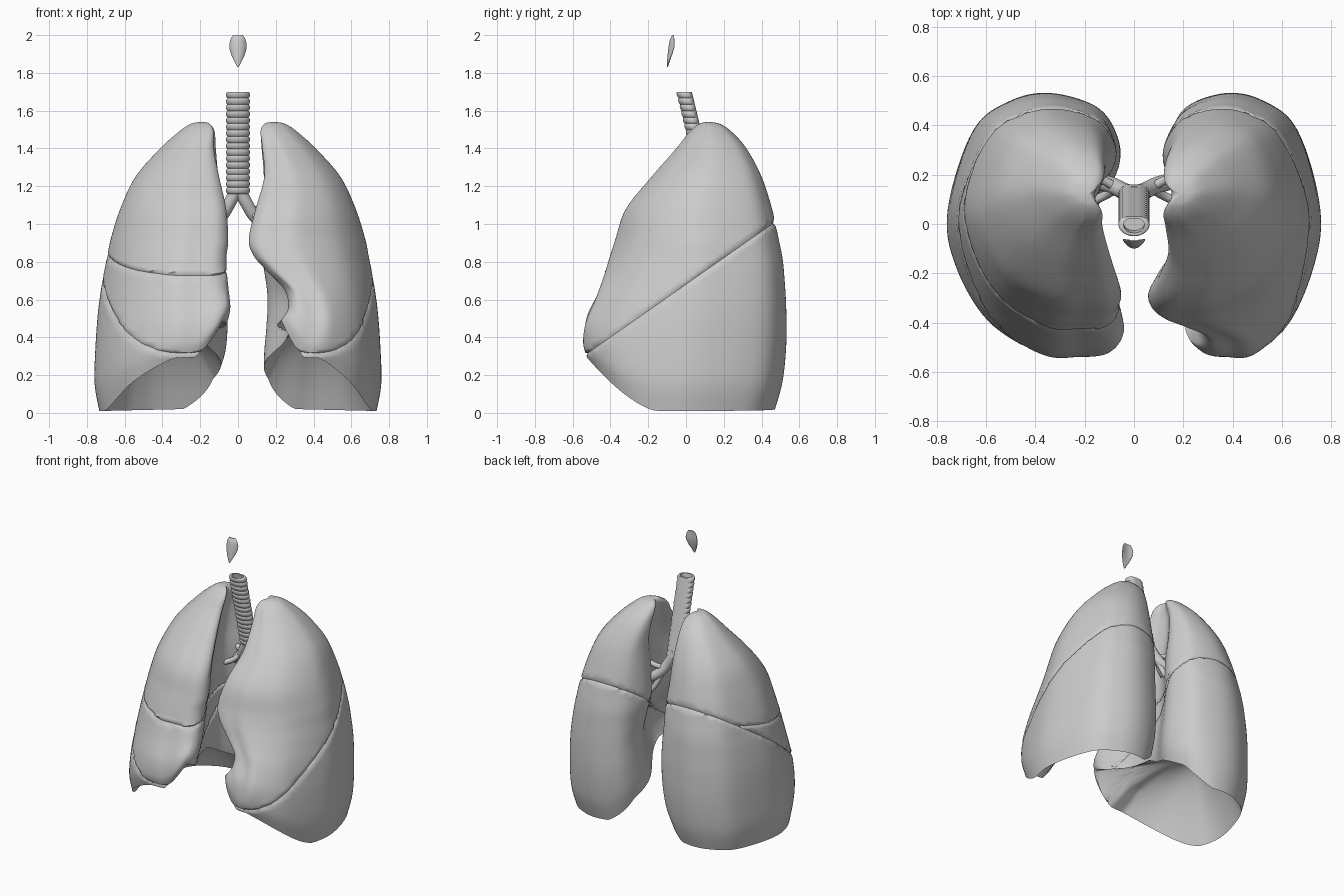
import bpy, bmesh, math
from mathutils import Vector

if "Cube" in bpy.data.objects:
    bpy.data.objects.remove(bpy.data.objects["Cube"], do_unlink=True)

GREY = (0.6, 0.6, 0.6, 1)
mat = bpy.data.materials.new("plain grey")
mat.use_nodes = True
mat.diffuse_color = GREY
bsdf = mat.node_tree.nodes["Principled BSDF"]
bsdf.inputs["Base Color"].default_value = GREY
bsdf.inputs["Roughness"].default_value = 0.6


def finish(bm, name, angle=50):
    mesh = bpy.data.meshes.new(name)
    bm.to_mesh(mesh)
    bm.free()
    mesh.shade_smooth()
    mesh.set_sharp_from_angle(angle=math.radians(angle))
    mesh.materials.append(mat)
    ob = bpy.data.objects.new(name, mesh)
    bpy.context.collection.objects.link(ob)


def spline(rows, steps, closed=False):
    """Smooth curve through rows of any width."""
    n, out = len(rows), []
    pick = (lambda i: rows[i % n]) if closed else (lambda i: rows[min(max(i, 0), n - 1)])
    for i in range(n if closed else n - 1):
        for k in range(steps):
            t = k / steps
            out.append([b + 0.5 * t * (c - a + t * (2 * a - 5 * b + 4 * c - d + t * (3 * (b - c) + d - a)))
                        for a, b, c, d in zip(pick(i - 1), pick(i), pick(i + 1), pick(i + 2))])
    return out if closed else out + [list(rows[-1])]


def loft(rings):
    """Skin closed rings and cap both ends."""
    bm = bmesh.new()
    loops = [[bm.verts.new(p) for p in ring] for ring in rings]
    n = len(loops[0])
    for a, b in zip(loops, loops[1:]):
        for i in range(n):
            j = (i + 1) % n
            bm.faces.new((a[i], a[j], b[j], b[i]))
    for loop in (loops[0], loops[-1]):
        mid = bm.verts.new(sum((v.co for v in loop), Vector()) / n)
        for i in range(n):
            bm.faces.new((loop[i], loop[(i + 1) % n], mid))
    bmesh.ops.recalc_face_normals(bm, faces=bm.faces)
    return bm


# Horizontal lung outline: u runs medial to lateral, v runs front to back
OUTLINE = spline([(0, .09), (.08, .015), (.25, 0), (.46, .01), (.77, .14), (.96, .36),
                  (1, .57), (.86, .86), (.65, .97), (.42, 1), (.16, .95), (.04, .85),
                  (.02, .72), (.17, .52), (.15, .33), (.05, .19)], 8, True)

# Side profile shared by both lungs: height, front, back
SIDE = [(0, -.52, .47), (.15, -.54, .51), (.35, -.525, .53), (.55, -.47, .53),
        (.72, -.425, .52), (.82, -.4, .51), (.92, -.37, .49), (1.08, -.315, .455),
        (1.25, -.18, .40), (1.4, -.05, .32), (1.49, .02, .24), (1.53, .07, .18), (1.54, .11, .13)]
LATERAL = [.73, .755, .75, .735, .71, .69, .67, .62, .54, .41, .31, .25, .2]
# Medial border, front and back; the left one has the heart notch
LEFT_FRONT = [.22, .25, .285, .26, .15, .08, .05, .09, .14, .13, .12, .14, .18]
LEFT_BACK = [.105, .1, .105, .12, .13, .13, .13, .13, .13, .12, .12, .14, .18]
RIGHT_FRONT = [.06, .05, .04, .05, .06, .06, .05, .06, .1, .13, .13, .15, .18]
RIGHT_BACK = [.09, .06, .05, .05, .06, .07, .07, .09, .1, .11, .12, .15, .18]


def rim(u, v):
    """Height of the lower border, rising to the front and the medial side."""
    front = max(0, (0.37 - v) / 0.37) ** 1.5
    reach = (u - 0.2 * math.sin(math.pi * min(max(v, 0), 1))) / 0.3
    medial = min(max(0, 1 - reach), 1) * (1 - 1.4 * max(0, v - 0.45))
    return 0.025 - 0.015 * u + math.hypot(0.27 * front, 0.41 * medial)


def lung(side, front, back):
    rows = [(z, f, b, l, yf, yb) for (z, yf, yb), f, b, l in zip(SIDE, front, back, LATERAL)]
    wall = []
    for z, f, b, l, yf, yb in spline(rows, 7):
        ring = []
        for u, v in OUTLINE:
            inner = f + (b - f) * v
            lift = rim(u, v) * max(0, 1 - z / 0.9) ** 1.6
            ring.append(Vector((side * (inner + (l - inner) * u), yf + (yb - yf) * v, z + lift)))
        wall.append(ring)
    # Hollow base that domes up from the rim
    base = []
    centre = Vector((side * 0.43, 0.03, 0.48))
    for k in range(14, 0, -1):
        s = k / 15
        ring = []
        for p in wall[0]:
            q = p.lerp(centre, s)
            q.z = p.z + (centre.z - p.z) * (1 - (1 - s) ** 2.3)
            ring.append(q)
        base.append(ring)
    return loft(base + wall)


def all_geom(bm):
    return bm.verts[:] + bm.edges[:] + bm.faces[:]


def split(bm, point, normal, side):
    """Press a fissure along a plane, then part the lobes there."""
    normal = normal.normalized()
    for off in (-0.02, 0.02, 0):
        co = point + normal * off
        # Settle nearby points on the plane so that no slivers form
        for v in bm.verts:
            d = (v.co - co).dot(normal)
            if abs(d) < 0.006:
                v.co -= normal * d
        bmesh.ops.bisect_plane(bm, geom=all_geom(bm), dist=1e-5, plane_co=co, plane_no=normal)
    for v in bm.verts:
        if abs((v.co - point).dot(normal)) < 1e-4:
            inward = Vector((side * 0.4, 0, v.co.z)) - v.co
            inward -= normal * inward.dot(normal)
            v.co += inward.normalized() * 0.012
    lobes = []
    for upper in (True, False):
        part = bm.copy()
        bmesh.ops.bisect_plane(part, geom=all_geom(part), dist=2e-4, plane_co=point, plane_no=normal,
                               clear_inner=upper, clear_outer=not upper)
        lobes.append(part)
    bm.free()
    return lobes


OBLIQUE = (Vector((0, -0.53, 0.31)), Vector((0, -0.7, 1)))
HORIZONTAL = (Vector((0, 0, 0.82)), Vector((0, -0.22, 1)))

# Left lung: two lobes
upper, lower = split(lung(1, LEFT_FRONT, LEFT_BACK), *OBLIQUE, 1)
finish(upper, "left_upper_lobe")
finish(lower, "left_lower_lobe")

# Right lung: three lobes
upper, lower = split(lung(-1, RIGHT_FRONT, RIGHT_BACK), *OBLIQUE, -1)
finish(lower, "right_lower_lobe")
upper, middle = split(upper, *HORIZONTAL, -1)
finish(upper, "right_upper_lobe")
finish(middle, "right_middle_lobe")

# Windpipe: ringed front, flat smooth back, recessed top
RINGS, SUB, SIDES = 16, 8, 32
pipe = []
for k in range(RINGS * SUB + 1):
    t = k / (RINGS * SUB)
    bulge = abs(math.sin(math.pi * k / SUB)) ** 0.6
    ring = []
    for i in range(SIDES):
        a = math.tau * i / SIDES
        r = 1 + 0.13 * bulge * (math.sin(a) < 0.6)
        ring.append(Vector((0.056 * r * math.cos(a), min(0.042 * r * math.sin(a), 0.036) + 0.125 - 0.13 * t,
                            1.16 + 0.54 * t)))
    pipe.append(ring)
top = Vector((0, -0.005, 1.7))
lip = [p.lerp(top, 0.25) for p in pipe[-1]]
pipe += [lip, [p - Vector((0, -0.01, 0.05)) for p in lip]]
finish(loft(pipe), "windpipe", 60)


def tube(name, points, radius):
    curve = bpy.data.curves.new(name, "CURVE")
    curve.dimensions = "3D"
    curve.bevel_depth = radius
    curve.bevel_resolution = 4
    curve.use_fill_caps = True
    path = curve.splines.new("POLY")
    pts = spline(points, 6)
    path.points.add(len(pts) - 1)
    for p, co in zip(path.points, pts):
        p.co = (*co, 1)
    path.use_smooth = True
    curve.materials.append(mat)
    bpy.context.collection.objects.link(bpy.data.objects.new(name, curve))


# Bronchi and their branches into each lung
for side, word in ((1, "left"), (-1, "right")):
    tube(word + "_bronchus", [(0, .12, 1.2), (side * .045, .135, 1.11), (side * .1, .16, 1.03),
                              (side * .22, .19, .95)], 0.034)
    for n, (y, z) in enumerate([(.2, 1.12), (.08, .98), (.2, .84)]):
        tube(f"{word}_branch_{n + 1}", [(side * .07, .145, 1.07), (side * .12, (.15 + y) / 2, (1.05 + z) / 2),
                                        (side * .2, y, z)], 0.018)

# Epiglottis: a thin curved leaf tapering downward
leaf = []
for z, w, y, d in spline([(1.83, .003, -.098, .002), (1.86, .019, -.093, .007), (1.90, .037, -.086, .011),
                          (1.94, .046, -.08, .012), (1.975, .04, -.076, .009), (2.0, .026, -.069, .003)], 4):
    ring = []
    for i in range(24):
        a = math.tau * i / 24
        x = w * math.cos(a)
        ring.append(Vector((x, y + d * math.sin(a) + 8 * x * x, z)))
    leaf.append(ring)
finish(loft(leaf), "epiglottis")
